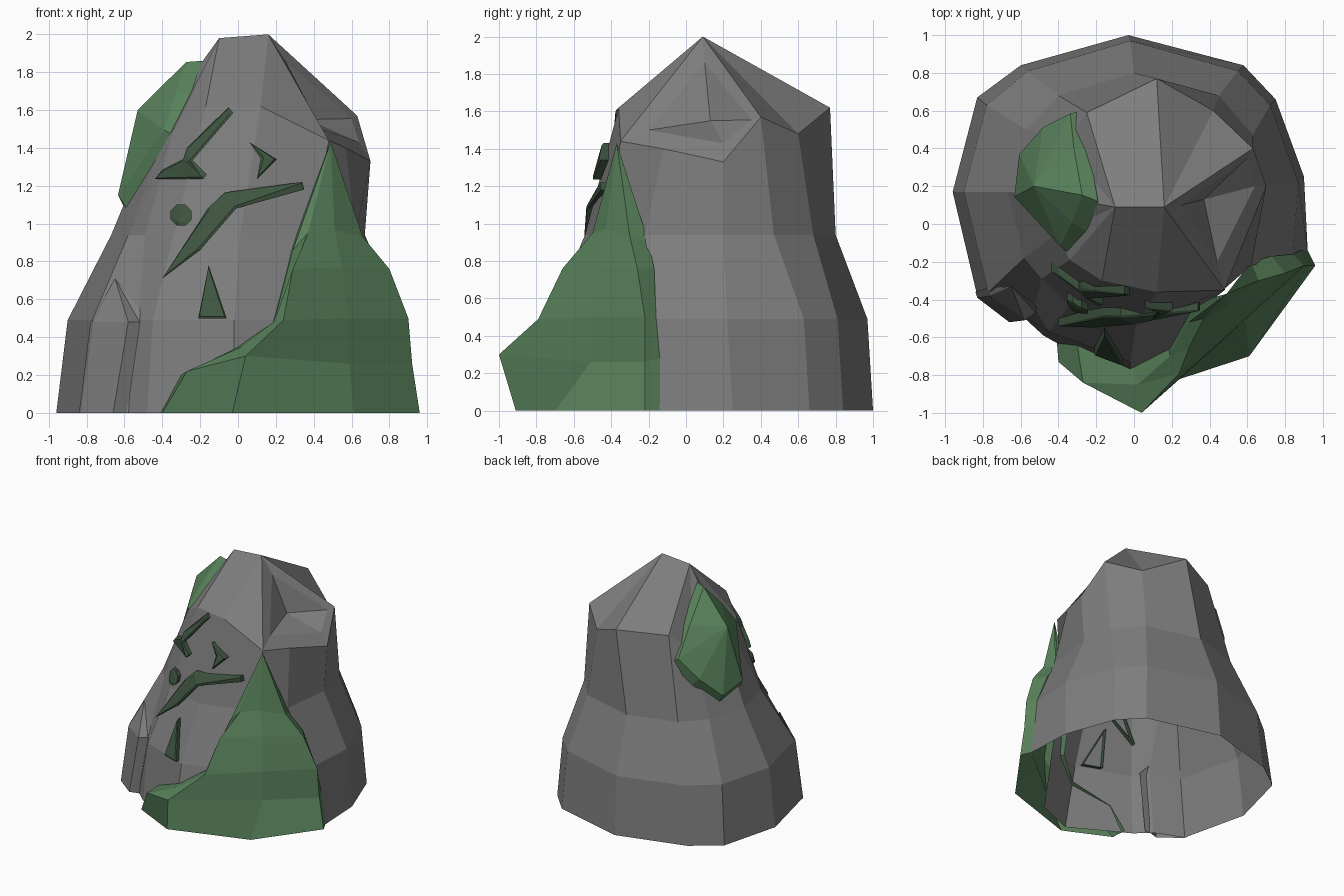
import bpy, bmesh, math
from mathutils import Vector
from mathutils.bvhtree import BVHTree

if "Cube" in bpy.data.objects:
    bpy.data.objects.remove(bpy.data.objects["Cube"])


def material(name, rgb):
    m = bpy.data.materials.new(name)
    m.diffuse_color = (*rgb, 1)
    m.use_nodes = True
    m.node_tree.nodes["Principled BSDF"].inputs["Base Color"].default_value = m.diffuse_color
    return m


GREY = material("stone grey", (0.205, 0.205, 0.205))
MOSS = material("moss green", (0.10, 0.225, 0.105))
DARK = material("dark carving green", (0.048, 0.09, 0.05))


def build(name, verts, faces, mat):
    me = bpy.data.meshes.new(name)
    me.from_pydata(verts, [], faces)
    me.materials.append(mat)
    ob = bpy.data.objects.new(name, me)
    bpy.context.collection.objects.link(ob)
    return ob


def strip(rows, apex=None):
    """Open sheet from rows of points, bottom to top, optionally closed to a point."""
    n = len(rows[0])
    verts = [p for r in rows for p in r]
    faces = [(i * n + j, i * n + j + 1, (i + 1) * n + j + 1, (i + 1) * n + j)
             for i in range(len(rows) - 1) for j in range(n - 1)]
    if apex:
        top = (len(rows) - 1) * n
        faces += [(top + j, top + j + 1, len(verts)) for j in range(n - 1)]
        verts.append(apex)
    return verts, faces


# Rock: 13 columns, counter-clockwise from the front, hollow below
rings = [
    (0.0, [(-.02, -.85), (.3, -.72), (.92, -.15), (.9, .25), (.75, .66), (.58, .84), (-.03, 1),
           (-.6, .84), (-.83, .67), (-.96, .17), (-.83, -.38), (-.6, -.48), (-.48, -.59)]),
    (.49, [(-.02, -.73), (.3, -.62), (.84, -.17), (.87, .22), (.72, .63), (.55, .81), (-.02, .97),
           (-.56, .81), (-.78, .63), (-.9, .17), (-.77, -.36), (-.53, -.45), (-.45, -.57)]),
    (.94, [(.01, -.54), (.38, -.43), (.62, -.22), (.67, .2), (.63, .47), (.45, .68), (0, .8),
           (-.4, .68), (-.57, .5), (-.67, .17), (-.58, -.18), (-.49, -.29), (-.34, -.43)])]
top = [(.12, -.36, 1.62), (.48, -.35, 1.44), (.57, -.12, 1.4), (.7, .2, 1.33), (.63, .4, 1.57),
       (.42, .6, 1.48), (.12, .77, 1.62), (-.25, .59, 1.6), (-.36, .42, 1.45), (-.43, .15, 1.52),
       (-.41, -.05, 1.4), (-.34, -.19, 1.5), (-.17, -.3, 1.62)]
N = 13
verts = [(x, y, z) for z, r in rings for x, y in r] + top
faces = []
for i in range(3):
    for j in range(N):
        if j == 1 and i < 2:      # open where the moss skirt covers
            continue
        k = (j + 1) % N
        faces.append((i * N + j, i * N + k, (i + 1) * N + k, (i + 1) * N + j))
# Peak ridge and chipped hollow on the right shoulder
verts += [(-.1, .09, 1.98), (.16, .09, 2.0), (.25, .1, 1.86), (.6, .35, 1.555),
          (.44, -.2, 1.5), (.64, .2, 1.43), (.37, .13, 1.55)]
PL, PR, A, B, C, D, E = range(4 * N, 4 * N + 7)
t = lambda j: 3 * N + j
faces += [(t(0), PR, PL, t(12)), (t(0), t(1), PR), (t(4), t(5), PR), (t(5), t(6), PR),
          (t(6), t(7), PL, PR)]
faces += [(t(j), t(j + 1), PL) for j in range(7, 12)]
faces += [(PR, t(1), C, A), (t(1), t(2), t(3), D, C), (t(3), t(4), B, D), (t(4), PR, A, B),
          (A, C, E), (C, D, E), (D, B, E), (B, A, E)]
rock = build("rock_body", verts, faces, GREY)
bm = bmesh.new()
bm.from_mesh(rock.data)
surface = BVHTree.FromBMesh(bm)
bm.free()

# Small stone slab at the front left foot
build("foot_slab", *strip([
    [(-.84, -.36, 0), (-.83, -.39, 0), (-.66, -.52, 0), (-.59, -.5, 0), (-.53, -.5, 0)],
    [(-.78, -.34, .48), (-.765, -.38, .48), (-.58, -.51, .48), (-.52, -.47, .48), (-.46, -.48, .48)]],
    (-.65, -.33, .71)), GREY)

# Moss skirt sweeping up the front right
build("moss_skirt", *strip([
    [(-.41, -.6, 0), (-.40, -.73, 0), (-.03, -.91, 0), (.61, -.7, 0), (.96, -.22, 0), (.92, -.14, 0)],
    [(-.3, -.64, .2), (-.27, -.84, .22), (.04, -1, .3), (.59, -.51, .26), (.92, -.22, .26), (.88, -.14, .28)],
    [(0, -.74, .35), (.02, -.85, .35), (.24, -.79, .49), (.58, -.51, .5), (.9, -.22, .5), (.84, -.16, .5)],
    [(.18, -.62, .47), (.19, -.7, .48), (.29, -.66, .76), (.55, -.45, .77), (.8, -.26, .76), (.73, -.17, .76)],
    [(.27, -.43, .85), (.29, -.52, .86), (.37, -.5, .95), (.51, -.43, .97), (.66, -.3, .93), (.62, -.2, .9)],
], (.49, -.37, 1.43)), MOSS)

# Moss patch on the left shoulder: rim, raised bevel, peaked middle
rim = [Vector(p) for p in [(-.19, .12, 1.86), (-.24, .4, 1.62), (-.26, .6, 1.38), (-.42, .52, 1.2),
                           (-.56, .36, 1.02), (-.59, .11, 1.08), (-.32, -.18, 1.46),
                           (-.25, -.04, 1.68)]]
mid = Vector((-.53, .2, 1.6))
raised = [p.lerp(mid, .1) + Vector((-.05, .025, .02)) for p in rim]
n = len(rim)
build("moss_shoulder", rim + raised + [mid],
      [(j, (j + 1) % n, n + (j + 1) % n, n + j) for j in range(n)]
      + [(n + j, n + (j + 1) % n, 2 * n) for j in range(n)], MOSS)


# Raised carvings: front outlines projected onto the rock
def carving(name, outline, height=.04, bevel=.012):
    bm = bmesh.new()
    vs = []
    for x, z in outline:
        hit = surface.ray_cast(Vector((x, -3, z)), Vector((0, 1, 0)))[0]
        vs.append(bm.verts.new((x, (hit.y if hit else -.4) + .03, z)))
    face = bm.faces.new(vs)
    face.normal_update()
    if face.normal.y > 0:
        face.normal_flip()
    ext = bmesh.ops.extrude_face_region(bm, geom=[face])["geom"]
    cap = [g for g in ext if isinstance(g, bmesh.types.BMFace)]
    bmesh.ops.translate(bm, vec=(0, -height - .03, 0),
                        verts=[g for g in ext if isinstance(g, bmesh.types.BMVert)])
    bm.normal_update()
    bmesh.ops.inset_region(bm, faces=cap, thickness=bevel, depth=.008)
    if face.is_valid:
        bm.faces.remove(face)
    bmesh.ops.triangulate(bm, faces=[f for f in bm.faces if len(f.verts) > 4])
    bmesh.ops.recalc_face_normals(bm, faces=bm.faces)
    ob = build(name, [], [], DARK)
    bm.to_mesh(ob.data)
    bm.free()


carving("brow_left", [(-.05, 1.615), (-.27, 1.40), (-.29, 1.34), (-.40, 1.285), (-.44, 1.235),
                      (-.185, 1.235), (-.165, 1.26), (-.24, 1.335), (-.025, 1.585)])
carving("brow_right", [(.06, 1.43), (.12, 1.345), (.10, 1.235), (.205, 1.34)], bevel=.015)
carving("mouth", [(-.4, .71), (-.16, 1.08), (-.07, 1.165), (.34, 1.22), (.35, 1.18),
                  (-.01, 1.08), (-.2, .86)])
carving("chin_triangle", [(-.155, .78), (-.21, .5), (-.06, .5)], height=.035)
carving("cheek_dot", [(-.3 + .06 * math.cos(math.pi * (k + .5) / 4),
                       1.045 + .06 * math.sin(math.pi * (k + .5) / 4)) for k in range(8)], bevel=.02)
